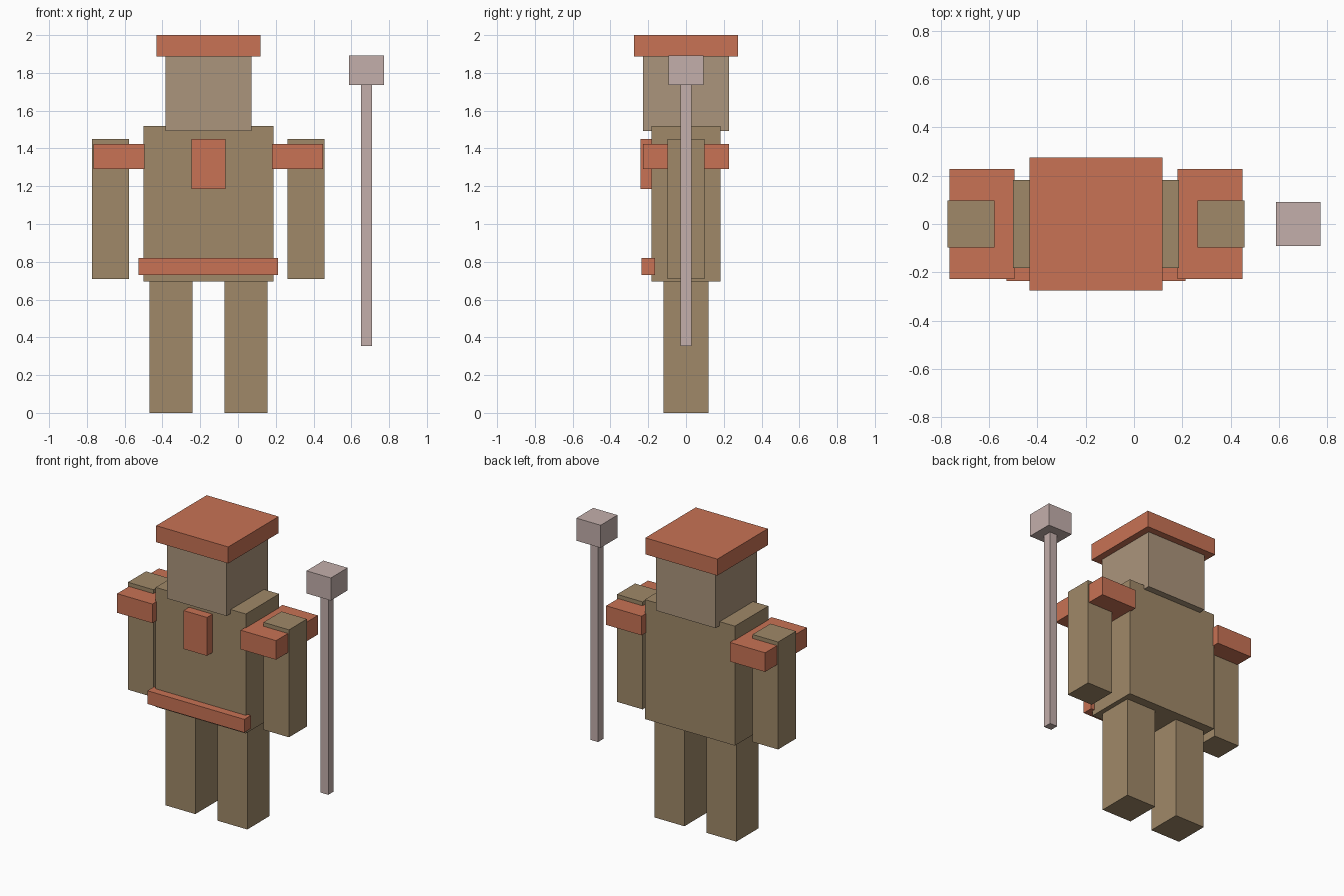
import bpy

if "Cube" in bpy.data.objects:
    bpy.data.objects.remove(bpy.data.objects["Cube"])

CX = -0.157  # body centre line; the staff stands off to one side


def material(name, rgb):
    m = bpy.data.materials.new(name)
    m.diffuse_color = (*rgb, 1)
    m.use_nodes = True
    m.node_tree.nodes["Principled BSDF"].inputs["Base Color"].default_value = m.diffuse_color
    return m


BROWN = material("brown", (0.35, 0.25, 0.14))
TAN = material("tan", (0.41, 0.30, 0.20))
RUST = material("rust", (0.58, 0.17, 0.09))
PALE = material("pale", (0.55, 0.43, 0.41))


def box(name, x, y, z, mat):
    """Box from (min, max) ranges on each axis."""
    bpy.ops.mesh.primitive_cube_add(size=1)
    o = bpy.context.object
    o.name = name
    size = [r[1] - r[0] for r in (x, y, z)]
    mid = [(r[0] + r[1]) / 2 for r in (x, y, z)]
    for v in o.data.vertices:
        v.co = [v.co[i] * size[i] for i in range(3)]
    o.location = mid
    o.data.materials.append(mat)
    return o


def centred(name, half_x, y, z, mat):
    return box(name, (CX - half_x, CX + half_x), y, z, mat)


def pair(name, inner, outer, y, z, mat):
    """Two boxes mirrored about the body centre line."""
    box(name + "_left", (CX + inner, CX + outer), y, z, mat)
    box(name + "_right", (CX - outer, CX - inner), y, z, mat)


# Body
pair("leg", 0.085, 0.312, (-0.12, 0.12), (0, 0.695), BROWN)
centred("torso", 0.344, (-0.182, 0.182), (0.695, 1.52), BROWN)
pair("arm", 0.42, 0.615, (-0.098, 0.098), (0.709, 1.451), BROWN)
centred("head", 0.228, (-0.227, 0.227), (1.492, 1.888), TAN)

# Clothing
centred("hat", 0.275, (-0.275, 0.275), (1.886, 2.0), RUST)
pair("shoulder_pad", 0.337, 0.607, (-0.228, 0.228), (1.292, 1.424), RUST)
centred("chest_plate", 0.09, (-0.242, -0.18), (1.186, 1.451), RUST)
centred("belt", 0.37, (-0.236, -0.163), (0.729, 0.82), RUST)

# Staff
box("staff_shaft", (0.652, 0.71), (-0.029, 0.029), (0.353, 1.735), PALE)
box("staff_head", (0.588, 0.773), (-0.092, 0.092), (1.735, 1.891), PALE)
